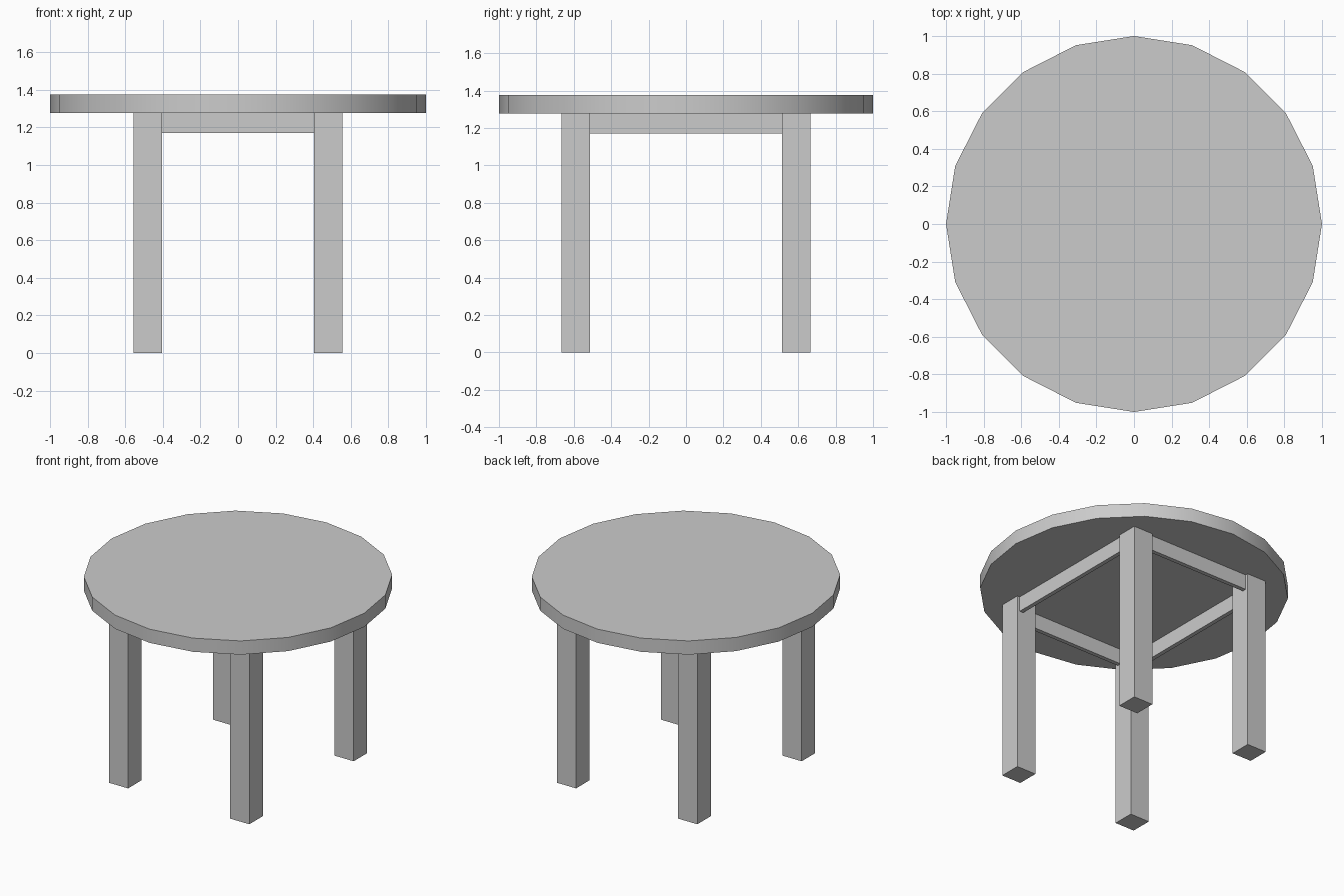
import bpy

if "Cube" in bpy.data.objects:
    bpy.data.objects.remove(bpy.data.objects["Cube"])

UNDER, TOP = 1.277, 1.375      # underside and upper surface of the table top
LEG_X, LEG_Y, LEG_W = 0.48, 0.59, 0.152
RAIL_Z, RAIL_T, INSET = 1.17, 0.03, 0.02


def box(name, lo, hi):
    """Axis-aligned box between two corners."""
    bpy.ops.mesh.primitive_cube_add(size=1, location=[(a + b) / 2 for a, b in zip(lo, hi)])
    obj = bpy.context.object
    obj.name = name
    obj.scale = [b - a for a, b in zip(lo, hi)]
    bpy.ops.object.transform_apply(location=False, rotation=False, scale=True)
    return obj


# Round top with 20 sides and a smooth rim
bpy.ops.mesh.primitive_cylinder_add(vertices=20, radius=1, depth=TOP - UNDER,
                                    location=(0, 0, (TOP + UNDER) / 2))
bpy.context.object.name = "table_top"
bpy.ops.object.shade_smooth_by_angle()

# Four square legs
h = LEG_W / 2
for sx, side in ((-1, "left"), (1, "right")):
    for sy, end in ((-1, "front"), (1, "back")):
        x, y = sx * LEG_X, sy * LEG_Y
        box(f"{end}_{side}_leg", (x - h, y - h, 0), (x + h, y + h, UNDER))

# Apron rails between the legs, slightly inset from the outer leg faces
rail_x = LEG_X + h - INSET - RAIL_T / 2
rail_y = LEG_Y + h - INSET - RAIL_T / 2
t = RAIL_T / 2
for s, end, side in ((-1, "front", "left"), (1, "back", "right")):
    box(f"{end}_apron", (-LEG_X + h, s * rail_y - t, RAIL_Z), (LEG_X - h, s * rail_y + t, UNDER))
    box(f"{side}_apron", (s * rail_x - t, -LEG_Y + h, RAIL_Z), (s * rail_x + t, LEG_Y - h, UNDER))
